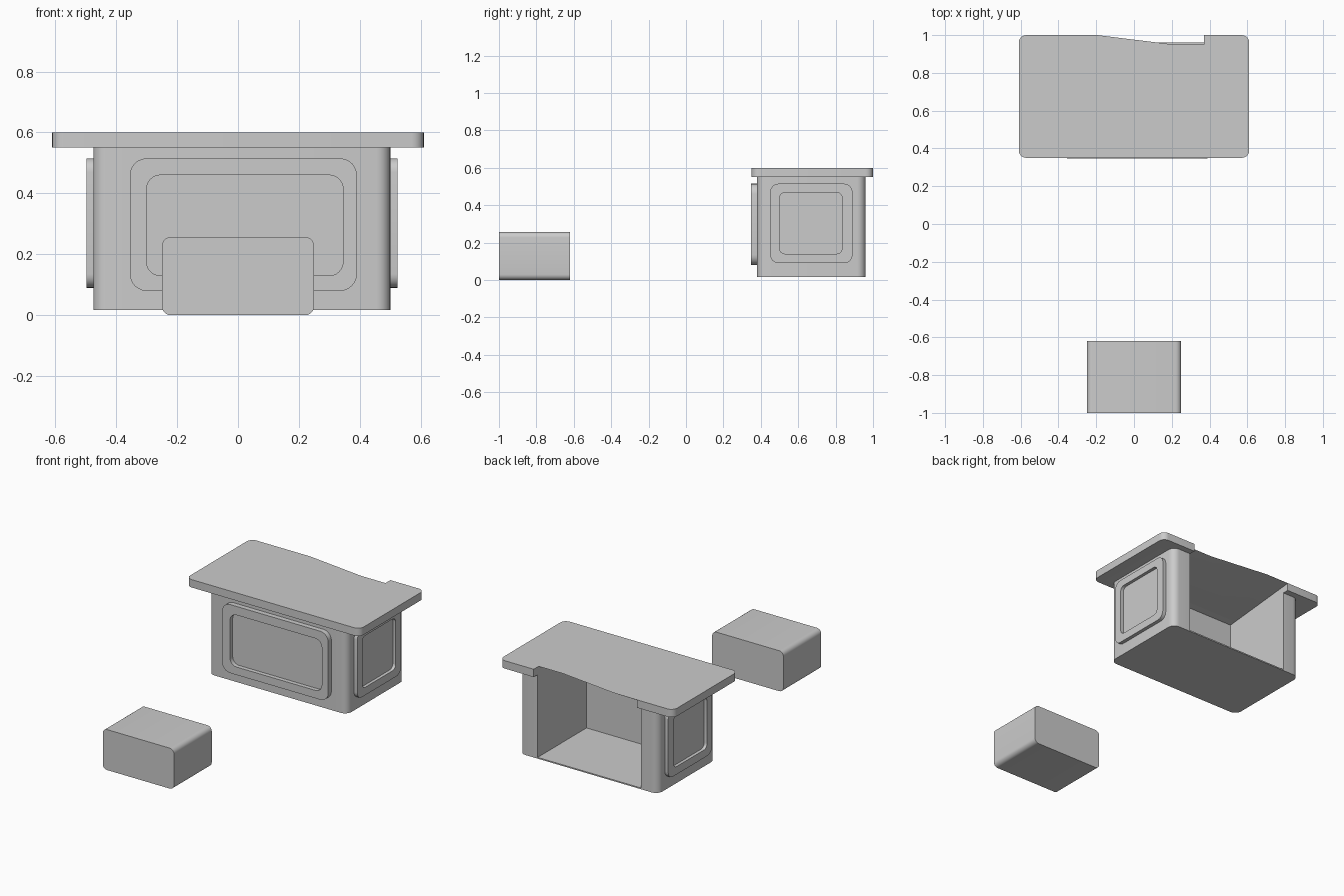
import bpy, bmesh, math

cube = bpy.data.objects.get("Cube")
if cube:
    bpy.data.objects.remove(cube, do_unlink=True)

grey = bpy.data.materials.new("plain_grey")
grey.use_nodes = True
COLOUR = (0.6, 0.6, 0.6, 1)
grey.diffuse_color = COLOUR
grey.node_tree.nodes["Principled BSDF"].inputs["Base Color"].default_value = COLOUR

# Axis placement: flat (a, b) outline plus depth d to a 3D point
PLACE = {
    "x": lambda a, b, d: (d, a, b),
    "y": lambda a, b, d: (a, d, b),
    "z": lambda a, b, d: (a, b, d),
}


def rounded_rect(a0, a1, b0, b1, r, steps=6):
    centres = [(a1 - r, b1 - r), (a0 + r, b1 - r), (a0 + r, b0 + r), (a1 - r, b0 + r)]
    points = []
    for q, (ca, cb) in enumerate(centres):
        for i in range(steps + 1):
            t = math.pi / 2 * (q + i / steps)
            points.append((ca + r * math.cos(t), cb + r * math.sin(t)))
    return points


def finish(name, bm):
    bmesh.ops.recalc_face_normals(bm, faces=bm.faces)
    mesh = bpy.data.meshes.new(name)
    bm.to_mesh(mesh)
    bm.free()
    mesh.materials.append(grey)
    obj = bpy.data.objects.new(name, mesh)
    bpy.context.collection.objects.link(obj)
    return obj


def loft(name, axis, sections):
    """Join rounded rectangles (outline, depth) into a closed solid."""
    bm = bmesh.new()
    rings = [[bm.verts.new(PLACE[axis](a, b, d)) for a, b in rounded_rect(*rect)]
             for rect, d in sections]
    for low, high in zip(rings, rings[1:]):
        for i in range(len(low)):
            j = (i + 1) % len(low)
            bm.faces.new((low[i], low[j], high[j], high[i]))
    bm.faces.new(rings[0])
    bm.faces.new(rings[-1])
    return finish(name, bm)


def panel(name, axis, outer, inner, root, face, floor):
    """Raised frame around a recessed field."""
    return loft(name, axis, [(outer, root), (outer, face), (inner, face), (inner, floor)])


# Desk body and top
body_rect = (-0.475, 0.5, 0.38, 0.96, 0.045)
top_rect = (-0.61, 0.61, 0.35, 1.0, 0.04)
body = loft("desk_body", "z", [(body_rect, 0.017), (body_rect, 0.55)])
top = loft("desk_top", "z", [(top_rect, 0.55), (top_rect, 0.60)])

# Raised panels on the front and both sides
front = panel("front_panel", "y", (-0.355, 0.39, 0.08, 0.515, 0.055),
              (-0.30, 0.345, 0.13, 0.46, 0.045), 0.40, 0.348, 0.375)
side_outer = (0.45, 0.89, 0.09, 0.515, 0.045)
side_inner = (0.50, 0.835, 0.14, 0.468, 0.03)
left = panel("left_panel", "x", side_outer, side_inner, 0.48, 0.523, 0.503)
right = panel("right_panel", "x", side_outer, side_inner, -0.455, -0.498, -0.478)

# Separate seat block
seat_rect = (-0.25, 0.25, 0.0, 0.257, 0.03)
seat = loft("seat", "y", [(seat_rect, -1.0), (seat_rect, -0.62)])

# Knee space cutter: open at the back, its ceiling sloping up through the top
bm = bmesh.new()
x0, x1, y0, y1 = -0.355, 0.37, 0.47, 1.1
for x, back_z in ((x0, 0.608), (x1, 0.617)):
    for y, z in ((y0, 0.025), (y1, 0.025), (y1, back_z), (y0, 0.545)):
        bm.verts.new((x, y, z))
bmesh.ops.convex_hull(bm, input=bm.verts)
cutter = finish("knee_space_cutter", bm)
cutter.hide_render = True
cutter.hide_viewport = False
cutter.display_type = "WIRE"

for obj in (body, top):
    cut = obj.modifiers.new("knee_space", "BOOLEAN")
    cut.operation = "DIFFERENCE"
    cut.solver = "EXACT"
    cut.object = cutter
    bpy.ops.object.select_all(action="DESELECT")
    bpy.context.view_layer.objects.active = obj
    obj.select_set(True)
    bpy.ops.object.modifier_apply(modifier=cut.name)
bpy.data.objects.remove(cutter, do_unlink=True)

# Smooth rounded corners, crisp edges
bpy.ops.object.select_all(action="DESELECT")
for obj in (body, top, front, left, right, seat):
    obj.select_set(True)
bpy.context.view_layer.objects.active = body
bpy.ops.object.shade_smooth_by_angle(angle=math.radians(30))
